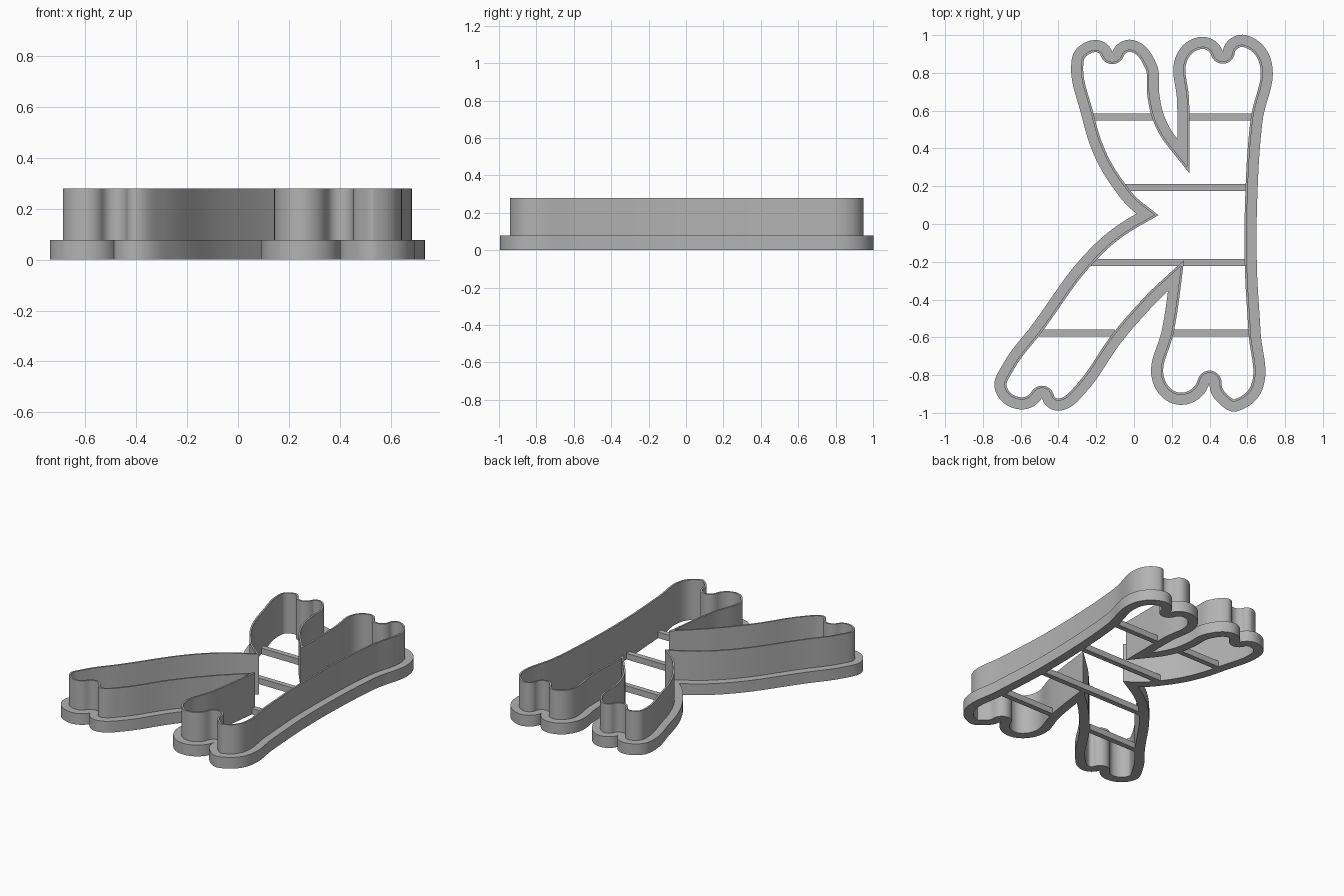
import bpy, bmesh, math
from mathutils import Vector
from mathutils.geometry import interpolate_bezier

cube = bpy.data.objects.get("Cube")
if cube:
    bpy.data.objects.remove(cube, do_unlink=True)

FLANGE_H, WALL_H = 0.078, 0.28
WALL_OUT, WALL_IN = 0.052, 0.064
BAR_W, BAR_H = 0.037, 0.042

grey = bpy.data.materials.new("plastic grey")
grey.use_nodes = True
grey.diffuse_color = (0.45, 0.45, 0.45, 1)
grey.node_tree.nodes["Principled BSDF"].inputs["Base Color"].default_value = grey.diffuse_color

# Outer outline, clockwise: smooth runs that meet at sharp corners.
# Each run lists whether its first corner is rounded when inset, then its points.
RUNS = [
    (False, [(.014, .055), (-.08, .15), (-.2, .34), (-.274, .56), (-.33, .87), (-.22, .973)]),
    (True, [(-.115, .91), (0, .973), (.118, .85), (.135, .68), (.165, .56)]),
    (False, [(.23, .45), (.228, .65), (.219, .88), (.35, .99)]),
    (True, [(.47, .912), (.59, 1), (.73, .85), (.68, .54), (.655, .2), (.65, -.2),
            (.67, -.57), (.685, -.86), (.55, -.99), (.44, -.94)]),
    (True, [(.4, -.84), (.24, -.957), (.095, -.82), (.15, -.55)]),
    (False, [(.18, -.355), (.08, -.455), (-.07, -.63), (-.25, -.885), (-.39, -.988)]),
    (True, [(-.487, -.92), (-.615, -.98), (-.735, -.88), (-.69, -.735), (-.54, -.535),
            (-.255, -.155)]),
]


def smooth_run(points):
    """Curve through the points, leaving each end on a circular arc."""
    p = [Vector(q) for q in points]
    inner = [(b - a).normalized() for a, b in zip(p, p[2:])]
    first = -inner[0].reflect((p[1] - p[0]).orthogonal().normalized())
    chord_a = (p[1] - p[0]).normalized()
    chord_b = (p[-1] - p[-2]).normalized()
    first = 2 * inner[0].dot(chord_a) * chord_a - inner[0]
    last = 2 * inner[-1].dot(chord_b) * chord_b - inner[-1]
    tangents = [first] + inner + [last]
    out = []
    for i in range(len(p) - 1):
        reach = (p[i + 1] - p[i]).length * 0.37
        piece = interpolate_bezier(p[i], p[i] + tangents[i] * reach,
                                   p[i + 1] - tangents[i + 1] * reach, p[i + 1], 12)
        out += [Vector(q[:2]) for q in piece[:-1]]
    return out + [p[-1]], tangents


def inward(t):
    return Vector((t.y, -t.x)).normalized()


def outline():
    """Pairs of outline point and inset direction."""
    curves = [smooth_run(pts + [RUNS[(i + 1) % len(RUNS)][1][0]])
              for i, (_, pts) in enumerate(RUNS)]
    pairs = []
    for i, (rounded, _) in enumerate(RUNS):
        pts, tangents = curves[i]
        before, after = inward(curves[i - 1][1][-1]), inward(tangents[0])
        if rounded:
            start = math.atan2(before.y, before.x)
            turn = math.remainder(math.atan2(after.y, after.x) - start, math.tau)
            for k in range(11):
                a = start + turn * k / 10
                pairs.append((pts[0], Vector((math.cos(a), math.sin(a)))))
        else:
            pairs.append((pts[0], (before + after) / (1 + before.dot(after))))
        for a, b, c in zip(pts, pts[1:], pts[2:]):
            pairs.append((b, inward((b - a).normalized() + (c - b).normalized())))
    return pairs


def add_object(name, bm):
    bmesh.ops.recalc_face_normals(bm, faces=bm.faces)
    mesh = bpy.data.meshes.new(name)
    bm.to_mesh(mesh)
    bm.free()
    mesh.materials.append(grey)
    obj = bpy.data.objects.new(name, mesh)
    bpy.context.collection.objects.link(obj)
    return obj


# Cutter body: stepped section of wide flange and thin wall, swept round the outline
section = [(0, 0), (0, FLANGE_H), (WALL_OUT, FLANGE_H), (WALL_OUT, WALL_H),
           (WALL_IN, WALL_H), (WALL_IN, 0)]
bm = bmesh.new()
path = outline()
rings = [[bm.verts.new((*(p + n * d), z)) for p, n in path] for d, z in section]
for r, ring in enumerate(rings):
    lower = rings[r - 1]
    for i in range(len(path)):
        bm.faces.new((lower[i - 1], lower[i], ring[i], ring[i - 1]))
bmesh.ops.remove_doubles(bm, verts=bm.verts, dist=0.00005)
body = add_object("cutter_body", bm)
bpy.ops.object.select_all(action="DESELECT")
body.select_set(True)
bpy.context.view_layer.objects.active = body
bpy.ops.object.shade_smooth_by_angle(angle=math.radians(30))

# Cross bars: (name, y, left end, right end), ends buried in the flange
BARS = [
    ("back_right_bar", .567, -.21, .1), ("back_left_bar", .567, .29, .62),
    ("upper_middle_bar", .192, -.035, .593), ("lower_middle_bar", -.203, -.21, .59),
    ("front_right_bar", -.577, -.49, -.12), ("front_left_bar", -.577, .21, .61),
]
for name, y, x0, x1 in BARS:
    bm = bmesh.new()
    bmesh.ops.create_cube(bm, size=1)
    bmesh.ops.scale(bm, vec=(x1 - x0 + 0.04, BAR_W, BAR_H), verts=bm.verts)
    bmesh.ops.translate(bm, vec=((x0 + x1) / 2, y, BAR_H / 2), verts=bm.verts)
    add_object(name, bm)
